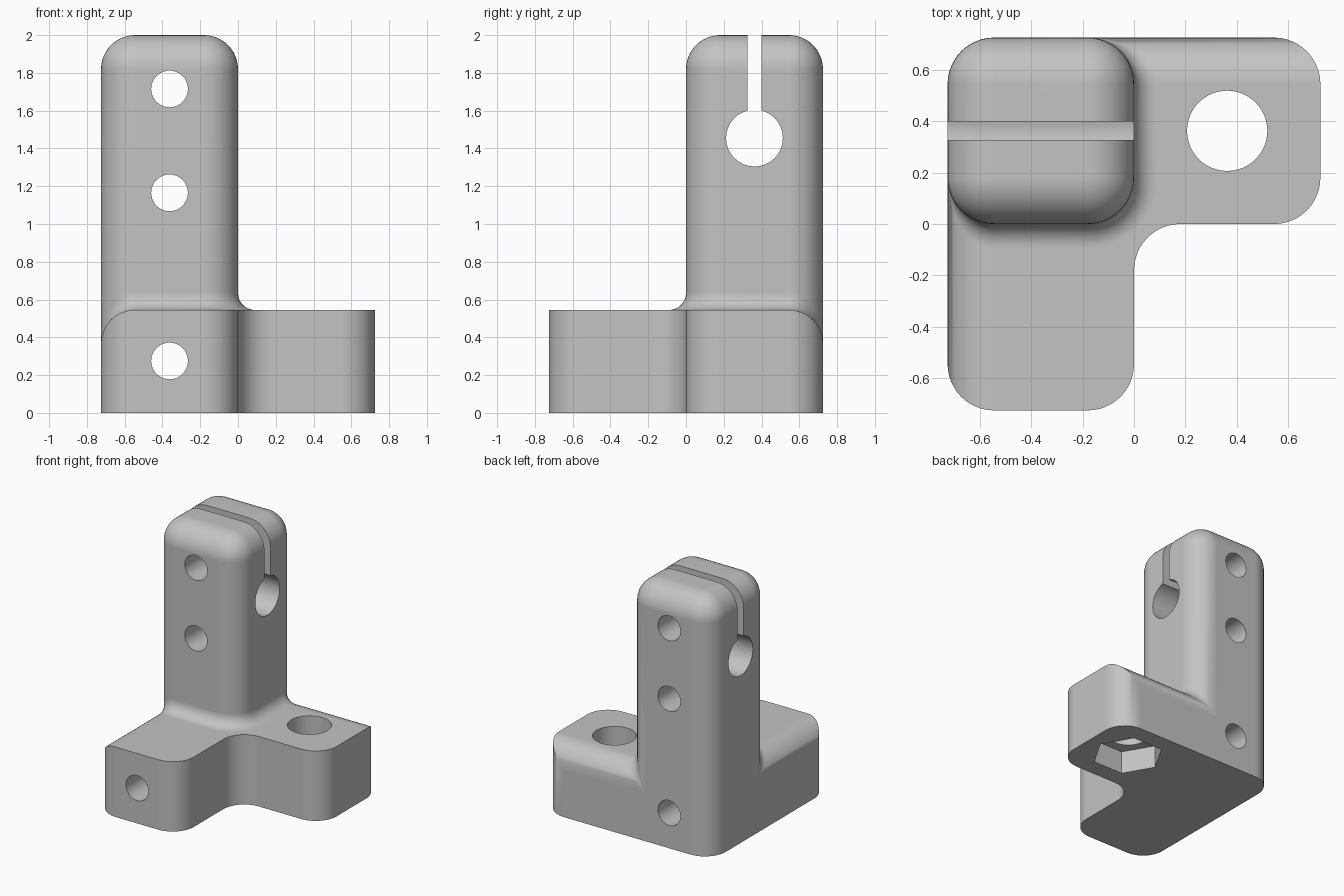
import bpy, bmesh, math
from mathutils import Vector

if "Cube" in bpy.data.objects:
    bpy.data.objects.remove(bpy.data.objects["Cube"], do_unlink=True)

W = 0.725            # half footprint, also the column width
M = W / 2            # middle of the column
R = 0.18             # large rounding
F = 0.09             # fillet at the column foot
BASE, TOP = 0.545, 2.0
SEG = 12

grey = bpy.data.materials.new("plain_grey")
grey.use_nodes = True
grey.diffuse_color = (0.55, 0.55, 0.55, 1)
grey.node_tree.nodes["Principled BSDF"].inputs["Base Color"].default_value = (0.55, 0.55, 0.55, 1)


def loft(name, rings, closed_ends=True):
    """Skin a list of equal-length closed rings."""
    bm = bmesh.new()
    rows = [[bm.verts.new(p) for p in ring] for ring in rings]
    n = len(rows[0])
    for a, b in zip(rows, rows[1:]):
        for i in range(n):
            j = (i + 1) % n
            bm.faces.new((a[i], a[j], b[j], b[i]))
    if closed_ends:
        bm.faces.new(rows[0])
        bm.faces.new(rows[-1])
    bmesh.ops.remove_doubles(bm, verts=bm.verts, dist=1e-5)
    bmesh.ops.recalc_face_normals(bm, faces=bm.faces)
    mesh = bpy.data.meshes.new(name)
    bm.to_mesh(mesh)
    bm.free()
    mesh.materials.append(grey)
    ob = bpy.data.objects.new(name, mesh)
    bpy.context.collection.objects.link(ob)
    return ob


def rounded(corners):
    """Outline from (x, y, radius) right-angled corners."""
    out = []
    for i, (x, y, r) in enumerate(corners):
        p = Vector((x, y))
        if not r:
            out.append(p)
            continue
        before = (Vector(corners[i - 1][:2]) - p).normalized() * r
        after = (Vector(corners[(i + 1) % len(corners)][:2]) - p).normalized() * r
        for k in range(SEG + 1):
            t = math.pi / 2 * k / SEG
            out.append(p + before * (1 - math.sin(t)) + after * (1 - math.cos(t)))
    return out


def circle(u, v, r, n=64, turn=0):
    return [(u + r * math.cos(turn + math.tau * k / n),
             v + r * math.sin(turn + math.tau * k / n)) for k in range(n)]


def prism(name, outline, axis, lo, hi):
    place = {"X": lambda u, v, w: (w, u, v),
             "Y": lambda u, v, w: (u, w, v),
             "Z": lambda u, v, w: (u, v, w)}[axis]
    return loft(name, [[place(u, v, w) for u, v in outline] for w in (lo, hi)])


def boolean(target, tool, op):
    mod = target.modifiers.new(op, "BOOLEAN")
    mod.operation, mod.object, mod.solver = op, tool, "EXACT"
    bpy.context.view_layer.objects.active = target
    bpy.ops.object.modifier_apply(modifier=mod.name)
    bpy.data.objects.remove(tool, do_unlink=True)


def smooth(ob):
    bpy.ops.object.select_all(action="DESELECT")
    ob.select_set(True)
    bpy.context.view_layer.objects.active = ob
    bpy.ops.object.shade_smooth_by_angle(angle=math.radians(30))


# L-shaped base with rounded plan corners
plan = rounded([(-M, W, 0), (W, W, R), (W, 0, R), (0, 0, R), (0, -W, R),
                (-W, -W, R), (-W, M, 0), (-M, M, 0)])
body = prism("bracket_body", plan, "Z", 0, BASE + R)

# Flat top with the outer long edges rounded over
boolean(body, prism("back_round", rounded([(-1, -1, 0), (W, -1, 0), (W, BASE, R), (-1, BASE, 0)]),
                    "X", -1, 1), "INTERSECT")
boolean(body, prism("side_round", rounded([(1, -1, 0), (-W, -1, 0), (-W, BASE, R), (1, BASE, 0)]),
                    "Y", -1, 1), "INTERSECT")


# Column with a rounded top
def column_ring(inset, z):
    r = R - inset
    lo, hi = inset, W - inset
    if r < 1e-4:
        r = 1e-7
    return [(p.x - W, p.y, z) for p in rounded([(lo, lo, r), (hi, lo, r), (hi, hi, r), (lo, hi, r)])]


rings = [column_ring(0, 0)]
for k in range(SEG + 1):
    a = math.pi / 2 * k / SEG
    rings.append(column_ring(R * (1 - math.cos(a)), TOP - R + R * math.sin(a)))
boolean(body, loft("column", rings), "UNION")

# Cross holes from front to back
for z in (0.275, 1.165, 1.715):
    boolean(body, prism("cross_hole", circle(-M, z, 0.097), "Y", -1, 1), "DIFFERENCE")

# Clamp bore and the slot above it
boolean(body, prism("bore", circle(M, 1.455, 0.15), "X", -1, 0.5), "DIFFERENCE")
s = 0.036
boolean(body, prism("slot", [(M - s, 1.455), (M + s, 1.455), (M + s, 2.2), (M - s, 2.2)],
                    "X", -1, 0.5), "DIFFERENCE")

# Bolt hole with a hexagonal nut pocket underneath
boolean(body, prism("bolt_hole", circle(M, M, 0.156), "Z", -1, 1), "DIFFERENCE")
boolean(body, prism("nut_pocket", circle(M, M, 0.26, 6), "Z", -1, 0.18), "DIFFERENCE")
smooth(body)
weighted = body.modifiers.new("even_shading", "WEIGHTED_NORMAL")
weighted.keep_sharp = True


# Fillet at the column foot: a ball rolled along the inner corner
def fillet_section(centre, n1, n2):
    angle = n1.angle(n2, 0)
    ring = []
    for k in range(SEG + 1):
        n = n1.slerp(n2, k / SEG) if angle > 1e-4 else n1
        ring.append(centre - F * n)
    ring.append(centre - F * 1.05 * (n1 + n2) if angle > 0.1 else centre - F * 1.05 * n1)
    return ring


sections = []
up = Vector((0, 0, 1))
for k in range(SEG):          # over the rounded back edge
    t = math.pi / 2 * (1 - (k + 0.05) / SEG)
    c, d = math.cos(t), math.sin(t)
    centre = Vector((-R, W - R, BASE - R)) + (R + F) * Vector((c, d, c))
    sections.append(fillet_section(centre, Vector((c, d, 0)), Vector((0, d, c))))
sections.append(fillet_section(Vector((F, W - R, BASE + F)), Vector((1, 0, 0)), up))
for k in range(SEG // 2 + 1):  # along the side and half way round the corner
    t = -math.pi / 2 * k / SEG
    n = Vector((math.cos(t), math.sin(t), 0))
    centre = Vector((-R, R, BASE + F)) + (R + F) * n
    sections.append(fillet_section(centre, n, up))
mirrored = [[Vector((-p.y, -p.x, p.z)) for p in ring] for ring in reversed(sections[:-1])]
smooth(loft("foot_fillet", sections + mirrored))
